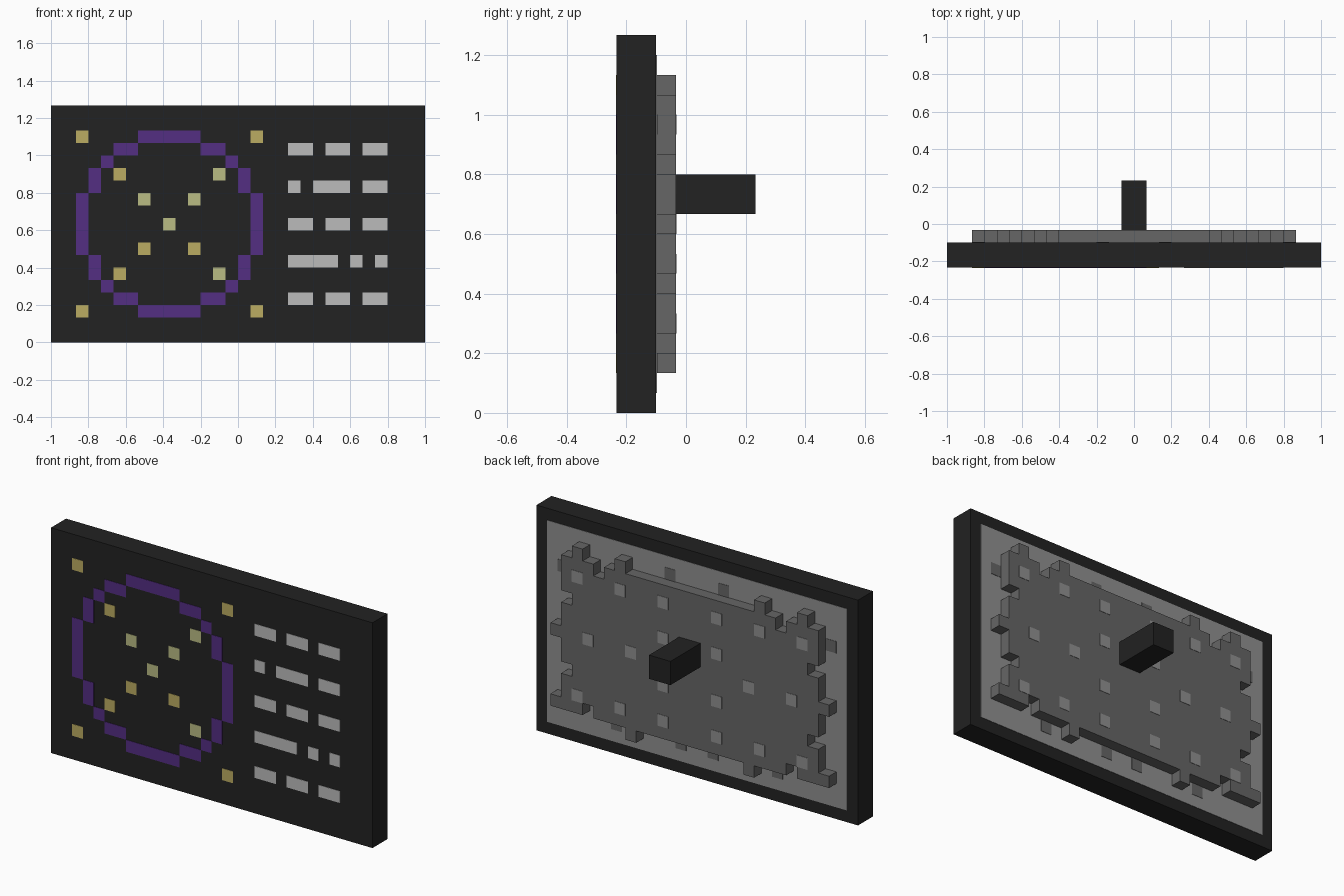
import bpy
import bmesh
from mathutils import Vector

cube = bpy.data.objects.get("Cube")
if cube:
    bpy.data.objects.remove(cube, do_unlink=True)

COLS, ROWS = 30, 19
U = 2 / COLS                      # one block
FRONT, BACK = -3.5 * U, -1.5 * U  # faces of the panel
PLATE = -0.5 * U                  # rear face of the raised plate
SKIN = 0.002                      # half thickness of painted tiles


def material(name, r, g, b):
    def linear(v):
        v /= 255
        return ((v + 0.055) / 1.055) ** 2.4 if v > 0.04 else v / 12.92
    color = (linear(r), linear(g), linear(b), 1)
    mat = bpy.data.materials.new(name)
    mat.use_nodes = True
    mat.diffuse_color = color
    bsdf = mat.node_tree.nodes["Principled BSDF"]
    bsdf.inputs["Base Color"].default_value = color
    bsdf.inputs["Roughness"].default_value = 0.9
    return mat


black = material("black", 34, 34, 34)
dark_grey = material("dark grey", 102, 102, 102)
mid_grey = material("mid grey", 144, 144, 144)
light_grey = material("light grey", 187, 187, 187)
purple = material("purple", 84, 46, 130)
gold = material("gold", 187, 172, 98)
pale_gold = material("pale gold", 186, 188, 132)


def finish(name, bm, mat):
    bmesh.ops.recalc_face_normals(bm, faces=bm.faces)
    mesh = bpy.data.meshes.new(name)
    bm.to_mesh(mesh)
    bm.free()
    mesh.materials.append(mat)
    obj = bpy.data.objects.new(name, mesh)
    bpy.context.collection.objects.link(obj)
    return obj


def blocks(name, rects, y0, y1, mat):
    """Boxes over grid rectangles (col, row, width, height), row 0 at the bottom."""
    bm = bmesh.new()
    for col, row, w, h in rects:
        verts = bmesh.ops.create_cube(bm, size=1)["verts"]
        size = Vector((w * U, y1 - y0, h * U))
        center = Vector(((col + w / 2) * U - 1, (y0 + y1) / 2, (row + h / 2) * U))
        for v in verts:
            v.co = v.co * size + center
    return finish(name, bm, mat)


def tiles(name, rects, y, mat):
    return blocks(name, rects, y - SKIN, y + SKIN, mat)


def mirrored(cells):
    """Single cells repeated on the other side of the panel."""
    both = set(cells) | {(COLS - 1 - c, r) for c, r in cells}
    return [(c, r, 1, 1) for c, r in sorted(both)]


# Main panel and rear handle
blocks("panel", [(0, 0, COLS, ROWS)], FRONT, BACK, black)
blocks("rear_handle", [(14, 10, 2, 2)], PLATE, -FRONT, black)

# Purple ring: one quadrant of arcs, reflected about its centre cell
MID = 9
ring = {(MID - 2, MID + 7, 5, 1), (MID - 2, MID - 7, 5, 1),
        (MID - 7, MID - 2, 1, 5), (MID + 7, MID - 2, 1, 5)}
for dc, dr, w, h in ((3, 6, 2, 1), (5, 5, 1, 1), (6, 3, 1, 2)):
    for col in (MID + dc, MID - dc - w + 1):
        for row in (MID + dr, MID - dr - h + 1):
            ring.add((col, row, w, h))
tiles("ring", sorted(ring), FRONT, purple)

# Square studs on the diagonals and corners
pale = {(4, 4), (4, -4), (-2, 2), (2, 2), (0, 0)}
studs = {(sx * d, sz * d) for d in (0, 2, 4, 7) for sx in (-1, 1) for sz in (-1, 1)}
for name, group, mat in (("gold_studs", studs - pale, gold),
                         ("pale_studs", pale, pale_gold)):
    tiles(name, [(MID + c, MID + r, 1, 1) for c, r in sorted(group)], FRONT, mat)

# Rows of dashes: (column, width)
even = ((19, 2), (22, 2), (25, 2))
dash_rows = {3: even, 6: ((19, 4), (24, 1), (26, 1)), 9: even,
             12: ((19, 1), (21, 3), (25, 2)), 15: even}
tiles("dashes", [(c, row, w, 1) for row, run in dash_rows.items() for c, w in run],
      FRONT, light_grey)

# Grey rear lining with dark patches
tiles("rear_lining", [(1, 1, COLS - 2, ROWS - 2)], BACK, mid_grey)
patches = [(2, 14), (7, 2), (13, 2), (12, 16)]
tiles("rear_patches", mirrored(patches), BACK + SKIN, dark_grey)

# Raised rear plate: half outline as alternating column and row-from-top stops
stops = [9, 2, 8, 3, 7, 4, 6, 3, 5, 2, 4, 3, 3, 6, 4, 7, 3, 9, 2, 10, 3, 12,
         4, 13, 3, 15, 2, 16, 5, 15, 6, 16, 9, 17, 10, 16]
half, row = [], 3
for col, next_row in zip(stops[::2], stops[1::2]):
    half += [(col, row), (col, next_row)]
    row = next_row
outline = half + [(COLS - c, r) for c, r in reversed(half)]
bm = bmesh.new()
face = bm.faces.new([bm.verts.new((c * U - 1, BACK, (ROWS - r) * U)) for c, r in outline])
grown = bmesh.ops.extrude_face_region(bm, geom=[face])["geom"]
bmesh.ops.translate(bm, vec=(0, PLATE - BACK, 0),
                    verts=[g for g in grown if isinstance(g, bmesh.types.BMVert)])
finish("rear_plate", bm, dark_grey)

# Pale spots on the rear plate
spots = [(c, r) for r in (4, 14) for c in (4, 8, 12)]
spots += [(5, 9), (9, 9), (12, 7), (12, 11)]
tiles("plate_spots", mirrored(spots), PLATE, mid_grey)
